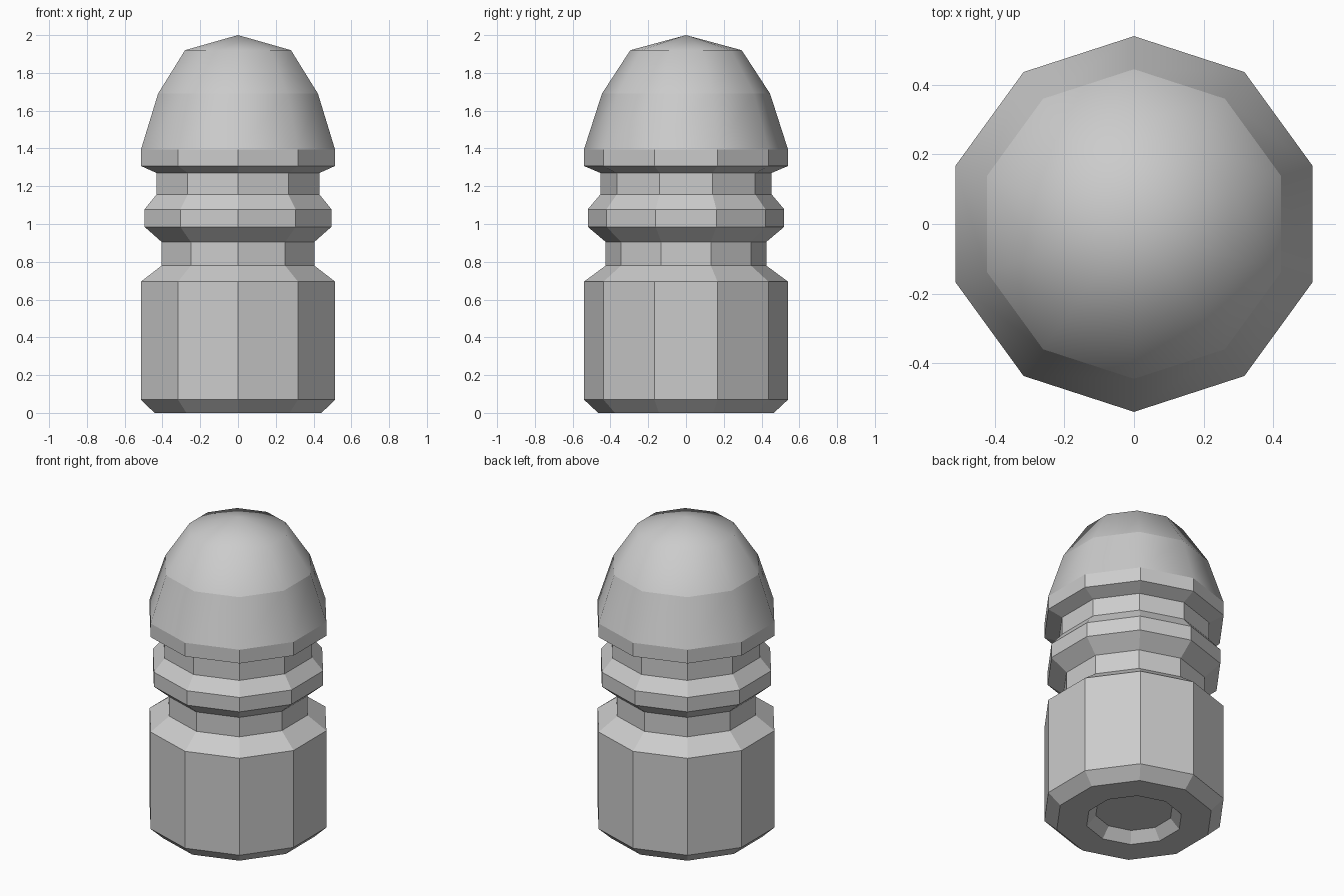
import bpy, bmesh, math

if "Cube" in bpy.data.objects:
    bpy.data.objects.remove(bpy.data.objects["Cube"])

SIDES = 10


def lathe(name, profile, smooth=False, sharp_z=None):
    """Spin (radius, z) points into a ten-sided closed shell; radius 0 is a pole."""
    bm = bmesh.new()
    rings = []
    for r, z in profile:
        if r == 0:
            rings.append([bm.verts.new((0, 0, z))] * SIDES)
        else:
            rings.append([bm.verts.new((r * math.cos(math.pi / 2 + i * math.tau / SIDES),
                                        r * math.sin(math.pi / 2 + i * math.tau / SIDES), z))
                          for i in range(SIDES)])
    for a, b in zip(rings, rings[1:]):
        for i in range(SIDES):
            j = (i + 1) % SIDES
            corners = list(dict.fromkeys((a[i], a[j], b[j], b[i])))
            bm.faces.new(corners).smooth = smooth
    # Crisp ring where the shading breaks
    if sharp_z is not None:
        for e in bm.edges:
            if all(abs(v.co.z - sharp_z) < 1e-4 for v in e.verts):
                e.smooth = False
    # Flat end caps on open ends
    if profile[0][0] > 0 and not smooth:
        bm.faces.new(list(reversed(rings[0])))
    mesh = bpy.data.meshes.new(name)
    bm.to_mesh(mesh)
    bm.free()
    obj = bpy.data.objects.new(name, mesh)
    bpy.context.collection.objects.link(obj)
    return obj


# Body: recessed base, wide barrel, two grooves and the collar
lathe("grooved_body", [
    (0.23, 0.063), (0.285, 0.0), (0.465, 0.0), (0.54, 0.07), (0.54, 0.695),
    (0.425, 0.78), (0.425, 0.905), (0.52, 0.985), (0.52, 1.078),
    (0.453, 1.157), (0.453, 1.27), (0.54, 1.307), (0.54, 1.395)])

# Smooth domed nose
lathe("domed_nose", [(0.54, 1.395), (0.445, 1.69), (0.295, 1.92), (0, 2.0)],
      smooth=True, sharp_z=1.69)
